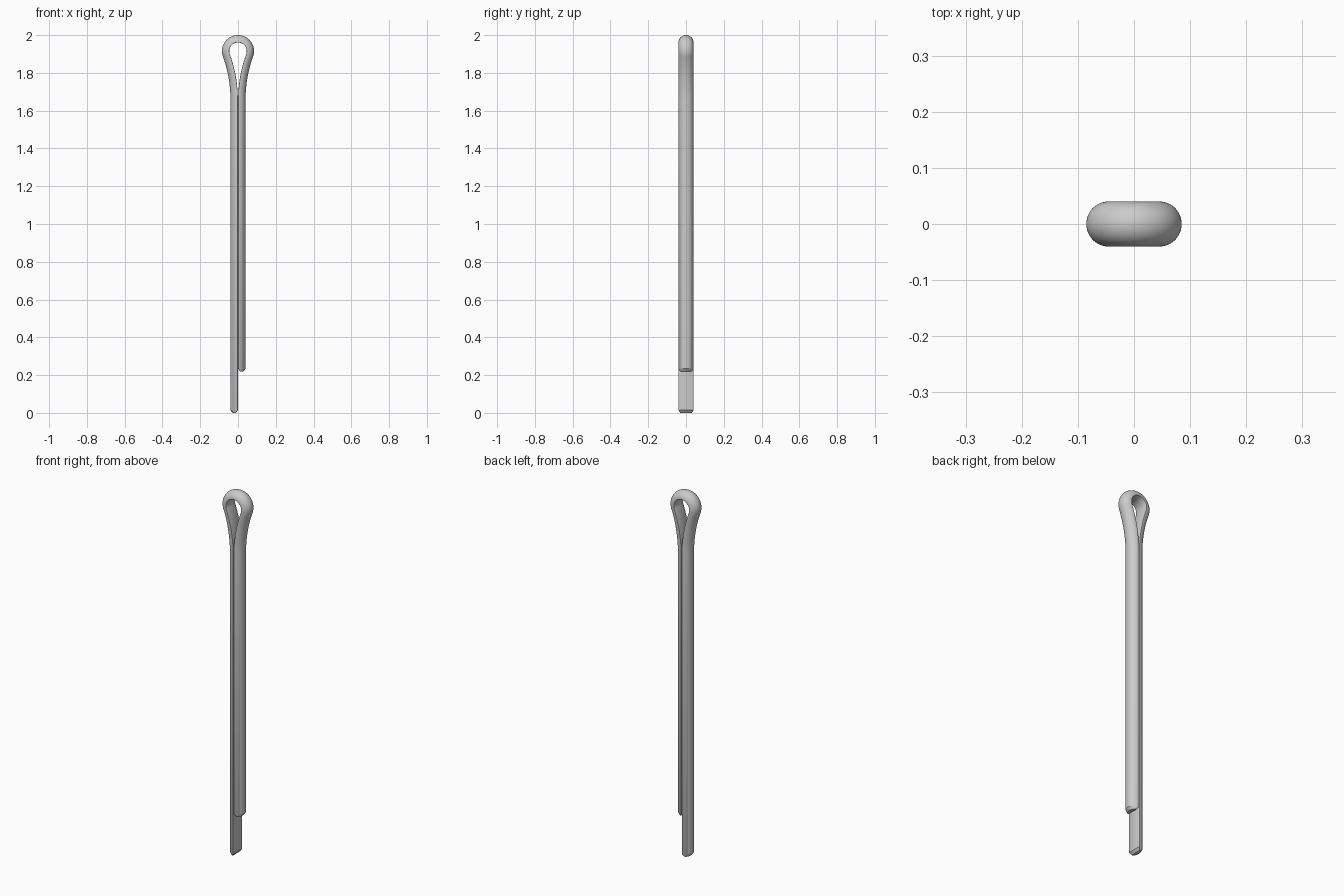
import bpy, bmesh
from math import sin, cos, pi, atan2

if "Cube" in bpy.data.objects:
    bpy.data.objects.remove(bpy.data.objects["Cube"])

GAP, R_WIRE = 0.001, 0.039          # half gap between legs, half-round wire radius
EYE_Z, EYE_R = 1.915, 0.046         # inner circle of the eye
NECK_Z = 1.66                       # where the legs start to spread
SHORT_END, LONG_END = 0.22, 0.0
TIP = 0.014                         # chamfer height of the leg tips

# Neck arc tangent to both the straight leg and the eye circle
dz = EYE_Z - NECK_Z
R_NECK = (dz**2 + GAP**2 - EYE_R**2) / (2 * (EYE_R - GAP))
tangent = atan2(dz, R_NECK + GAP)

# Half-round section: (outward, y), with slightly eased flat-side corners
section = [(0.0, -0.0375), (0.001, -0.0393)]
for i in range(1, 24):
    a = -pi / 2 + pi * i / 24
    section.append((R_WIRE * cos(a), 0.04 * sin(a)))
section += [(0.001, 0.0393), (0.0, 0.0375)]
tip_section = [(0.018 + (o - 0.018) * 0.5, y * 0.76) for o, y in section]

# Inner path of one side: (x, z, outward normal angle), tip to just before top
def half_path(end):
    pts = [(GAP, end, 0.0), (GAP, end + TIP, 0.0)]
    for i in range(13):
        a = tangent * i / 12
        pts.append((GAP + R_NECK * (1 - cos(a)), NECK_Z + R_NECK * sin(a), -a))
    n = 24
    for i in range(1, n):
        a = -tangent + (pi / 2 + tangent) * i / n
        pts.append((EYE_R * cos(a), EYE_Z + EYE_R * sin(a), a))
    return pts

right = half_path(SHORT_END)
left = [(-x, z, pi - a) for x, z, a in half_path(LONG_END)]
path = right + [(0, EYE_Z + EYE_R, pi / 2)] + left[::-1]

# Sweep the section along the whole path
bm = bmesh.new()
rings = []
for k, (x, z, a) in enumerate(path):
    sec = tip_section if k in (0, len(path) - 1) else section
    rings.append([bm.verts.new((x + o * cos(a), y, z + o * sin(a))) for o, y in sec])
n = len(section)
for r0, r1 in zip(rings, rings[1:]):
    for j in range(n):
        bm.faces.new((r0[j], r0[(j + 1) % n], r1[(j + 1) % n], r1[j]))
bm.faces.new(rings[0])
bm.faces.new(rings[-1])
bmesh.ops.recalc_face_normals(bm, faces=bm.faces)

mesh = bpy.data.meshes.new("split_pin")
bm.to_mesh(mesh)
bm.free()
pin = bpy.data.objects.new("split_pin", mesh)
bpy.context.collection.objects.link(pin)
bpy.context.view_layer.objects.active = pin
pin.select_set(True)
bpy.ops.object.shade_smooth_by_angle(angle=pi / 6)
